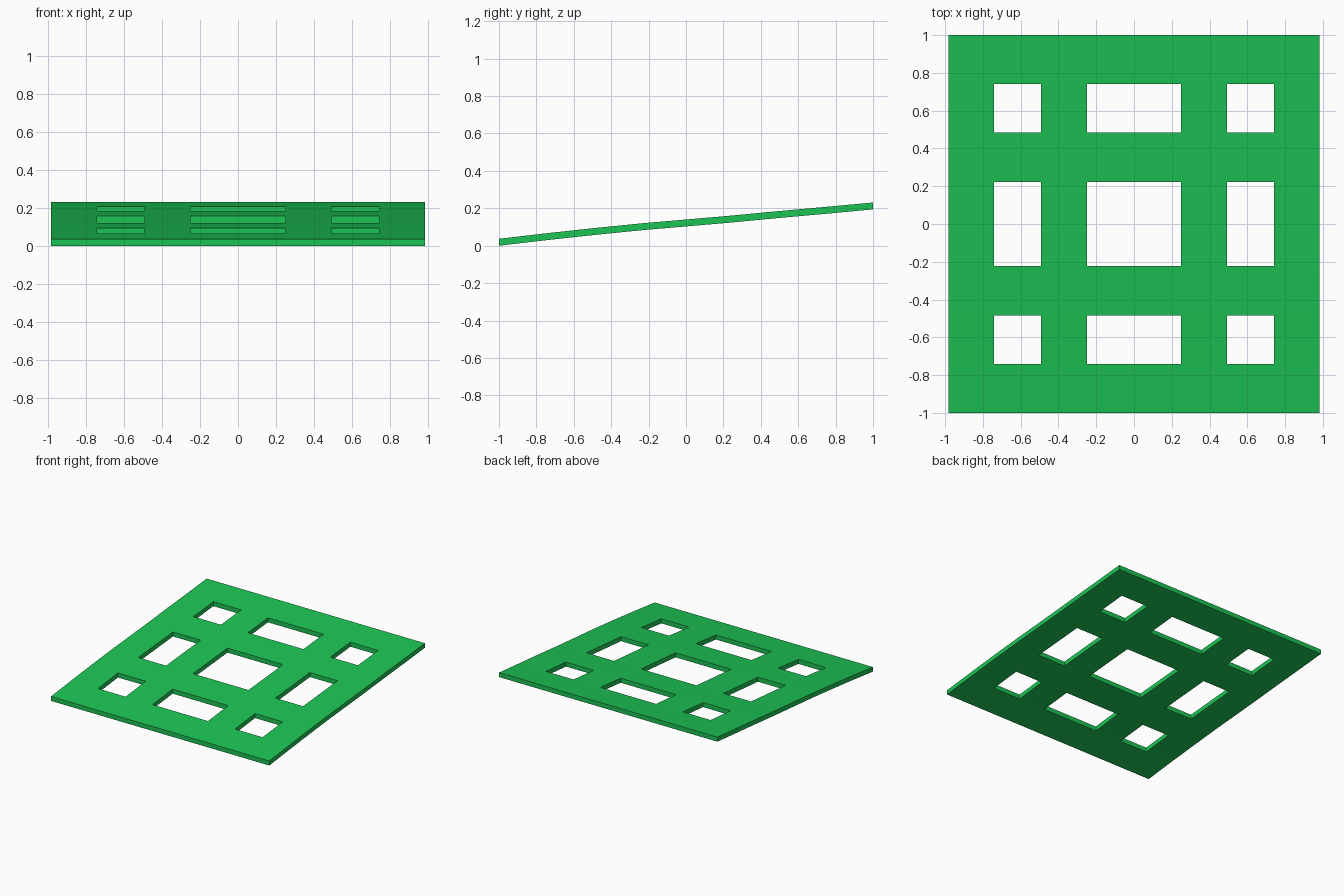
import bpy, bmesh

if "Cube" in bpy.data.objects:
    bpy.data.objects.remove(bpy.data.objects["Cube"])

# Grid lines across the panel; every cell with odd column and odd row is an opening
xs = [-0.982, -0.741, -0.492, -0.25, 0.25, 0.492, 0.741, 0.982]
# Side profile: (y, underside z), gently sloped with two slight bends
profile = [(-1, 0), (-0.742, 0.03), (-0.484, 0.058), (-0.222, 0.084),
           (0.222, 0.122), (0.484, 0.147), (0.742, 0.17), (1, 0.194)]
thickness = 0.037

bm = bmesh.new()
rows = [[bm.verts.new((x, y, z + thickness)) for x in xs] for y, z in profile]

# Top surface with nine openings
for r in range(len(profile) - 1):
    for c in range(len(xs) - 1):
        if not (r % 2 and c % 2):
            bm.faces.new((rows[r][c], rows[r][c + 1],
                          rows[r + 1][c + 1], rows[r + 1][c]))

# Underside and walls
res = bmesh.ops.extrude_face_region(bm, geom=bm.faces[:], use_keep_orig=True)
low = [g for g in res["geom"] if isinstance(g, bmesh.types.BMVert)]
bmesh.ops.translate(bm, verts=low, vec=(0, 0, -thickness))
bmesh.ops.recalc_face_normals(bm, faces=bm.faces[:])

mesh = bpy.data.meshes.new("lattice_panel")
bm.to_mesh(mesh)
bm.free()
panel = bpy.data.objects.new("lattice_panel", mesh)
bpy.context.collection.objects.link(panel)

# Green finish
green = bpy.data.materials.new("green")
green.diffuse_color = (0.012, 0.55, 0.09, 1)
green.use_nodes = True
green.node_tree.nodes["Principled BSDF"].inputs["Base Color"].default_value = green.diffuse_color
mesh.materials.append(green)
